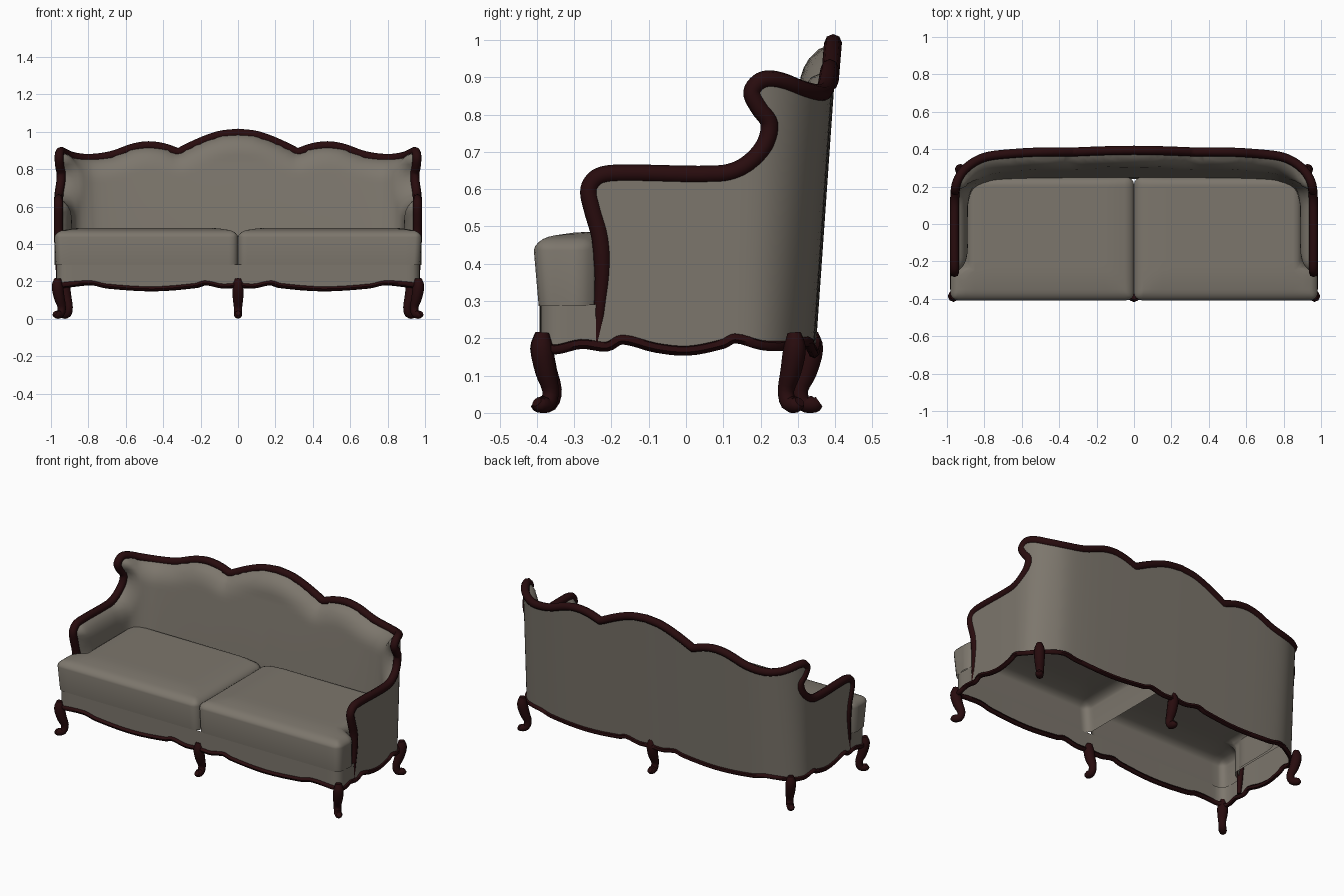
import bpy, bmesh, math
from mathutils import Vector

if "Cube" in bpy.data.objects:
    bpy.data.objects.remove(bpy.data.objects["Cube"])


def material(name, color):
    m = bpy.data.materials.new(name)
    m.diffuse_color = (*color, 1)
    m.use_nodes = True
    m.node_tree.nodes["Principled BSDF"].inputs["Base Color"].default_value = m.diffuse_color
    return m


FABRIC = material("taupe fabric", (0.203, 0.182, 0.151))
WOOD = material("dark mahogany", (0.021, 0.0035, 0.0042))


# ---------- smooth curve helpers ----------
def chords(pts):
    s = [0.0]
    for a, b in zip(pts, pts[1:]):
        s.append(s[-1] + (Vector(b) - Vector(a)).length)
    return s


def evaluate(pts, S, s):
    s = min(max(s, 0), S[-1])
    i = max(k for k in range(len(S) - 1) if S[k] <= s)
    P = [Vector(p) for p in pts]

    def tangent(k):
        a, b = max(k - 1, 0), min(k + 1, len(P) - 1)
        return (P[b] - P[a]) / (S[b] - S[a])
    h = S[i + 1] - S[i]
    t = (s - S[i]) / h
    return (P[i] * (2*t**3 - 3*t**2 + 1) + tangent(i) * h * (t**3 - 2*t**2 + t)
            + P[i + 1] * (3*t**2 - 2*t**3) + tangent(i + 1) * h * (t**3 - t**2))


def smooth(pts, n):
    S = chords(pts)
    out = [evaluate(pts, S, S[i] + (S[i + 1] - S[i]) * k / n)
           for i in range(len(S) - 1) for k in range(n)]
    return out + [Vector(pts[-1])]


def clamp(v):
    return min(max(v, 0.0), 1.0)


# ---------- plan of the right half: back centre, corner, side, front centre ----------
PLAN = [(0, .399), (.4, .396), (.7, .386), (.82, .364), (.912, .302), (.96, .22), (.97, .1),
        (.97, -.28), (.97, -.345), (.955, -.378), (.92, -.39), (0, -.393)]
PS = chords(PLAN)
TOTAL = PS[-1]


def on_plan(s, z, inset=0.0):
    """Point at distance s round the plan and height z; the back leans."""
    p = evaluate(PLAN, PS, s)
    if inset:
        t = evaluate(PLAN, PS, s + .004) - evaluate(PLAN, PS, s - .004)
        t.normalize()
        p = p + Vector((t.y, -t.x)) * inset
    if s < 1e-4 or s > TOTAL - 1e-4:
        p.x = 0
    y = p.y - .07 * (.9 - z) * clamp((p.y - .1) / .25)
    return Vector((p.x, y, z))


# Crest, wing and arm line as (distance, height), with a cusp beside the centre arch
CREST = smooth([(0, .992), (.1, .98), (.2, .945), (.32, .888)], 5)
ARM = smooth([(.32, .888), (.40, .915), (.48, .925), (.56, .913), (.68, .872), (.80, .857),
              (.9, .867), (1.0, .893), (1.045, .89), (1.07, .86), (1.05, .82), (1.015, .775),
              (1.03, .715), (1.09, .66), (1.16, .64), (1.43, .642), (1.485, .632),
              (1.508, .60), (1.50, .55), (1.478, .47), (1.472, .38), (1.478, .29)], 5)
TOP = CREST + ARM[1:]
BOTTOM = smooth([(0, .18), (.08, .175), (.17, .192), (.22, .178), (.45, .16), (.7, .175),
                 (.78, .192), (.93, .18), (1.02, .182), (1.11, .2), (1.15, .185),
                 (1.243, .167), (1.33, .175), (1.42, .197), (1.46, .178), (1.53, .185),
                 (1.6, .17), (1.63, .18), (1.80, .192), (1.88, .175), (2.13, .16),
                 (2.36, .178), (2.41, .192), (2.5, .175), (TOTAL, .18)], 4)


# ---------- object helpers ----------
def finish(name, mesh, mat, angle=40, mirror=False, merge=True):
    o = bpy.data.objects.new(name, mesh)
    bpy.context.collection.objects.link(o)
    mesh.materials.clear()
    mesh.materials.append(mat)
    bpy.ops.object.select_all(action='DESELECT')
    o.select_set(True)
    bpy.context.view_layer.objects.active = o
    bpy.ops.object.shade_smooth_by_angle(angle=math.radians(angle))
    if mirror:
        m = o.modifiers.new("mirror", 'MIRROR')
        m.use_mirror_merge = merge
    return o


def tube(name, pts, radii, mat, resolution=2):
    cu = bpy.data.curves.new(name + "_path", 'CURVE')
    cu.dimensions = '3D'
    cu.bevel_depth = 1.0
    cu.bevel_resolution = resolution
    cu.use_fill_caps = True
    sp = cu.splines.new('POLY')
    sp.points.add(len(pts) - 1)
    for q, p, r in zip(sp.points, pts, radii):
        q.co = (*p, 1)
        q.radius = r
    tmp = bpy.data.objects.new(name + "_tmp", cu)
    bpy.context.collection.objects.link(tmp)
    dg = bpy.context.evaluated_depsgraph_get()
    mesh = bpy.data.meshes.new_from_object(tmp.evaluated_get(dg))
    bpy.data.objects.remove(tmp)
    return finish(name, mesh, mat, 60)


def grid_cut(bm, step, ends):
    """Slice a mesh by evenly spaced planes; ends lists (axis, from, to)."""
    for axis, a, b in ends:
        for k in range(1, int((b - a) / step) + 1):
            bmesh.ops.bisect_plane(bm, geom=bm.verts[:] + bm.edges[:] + bm.faces[:], dist=1e-5,
                                   plane_co=Vector(axis) * (a + k * step + .0007), plane_no=axis)


def sheet(name, outline, mapping, flip):
    """Fill an outline in (distance, height), cut it into a grid, wrap it round the plan."""
    bm = bmesh.new()
    bm.faces.new([bm.verts.new((p[0], 0, p[1])) for p in outline])
    grid_cut(bm, .025, [((1, 0, 0), 0, TOTAL), ((0, 0, 1), 0, 1)])
    for v in bm.verts:
        v.co = mapping(v.co.x, v.co.z)
    if flip:
        bmesh.ops.reverse_faces(bm, faces=bm.faces[:])
    mesh = bpy.data.meshes.new(name)
    bm.to_mesh(mesh)
    bm.free()
    return finish(name, mesh, FABRIC, 50, mirror=True)


# ---------- upholstery ----------
def padded(s, z):
    p = Vector((s, z))
    d = 1.0
    for a, b in zip(TOP, TOP[1:]):
        ab = b - a
        d = min(d, (p - a - ab * clamp((p - a).dot(ab) / ab.length_squared)).length)
    depth = .082 + clamp((1.15 - s) / .3) * (.012 + .035 * clamp(1 - (z - .45) / .4))
    t = clamp(d / .115)
    return on_plan(s, z, depth * math.sqrt(max(0, 1 - (1 - t) ** 2)))


sheet("outer_shell", TOP + [(TOTAL, .29)] + BOTTOM[::-1], on_plan, False)
sheet("inner_padding", TOP + [(0, .29)], padded, True)

# T-shaped seat cushions with a soft crown, open underneath
bm = bmesh.new()
base = bm.faces.new([bm.verts.new((x, y, .286)) for x, y in
                     [(0, -.408), (.982, -.408), (.982, -.255), (.898, -.22),
                      (.898, .25), (0, .25)]])
top = bmesh.ops.extrude_face_region(bm, geom=[base])["geom"]
bmesh.ops.translate(bm, verts=[g for g in top if isinstance(g, bmesh.types.BMVert)],
                    vec=(0, 0, .2))
bmesh.ops.recalc_face_normals(bm, faces=bm.faces[:])
bmesh.ops.bevel(bm, geom=[e for e in bm.edges if max(v.co.z for v in e.verts) > .4],
                offset=.041, segments=4, profile=.5, affect='EDGES', clamp_overlap=True)
bm.normal_update()
bmesh.ops.delete(bm, geom=[f for f in bm.faces if f.normal.z < -.99], context='FACES')
grid_cut(bm, .05, [((1, 0, 0), 0, .98), ((0, 1, 0), -.4, .25)])
for v in bm.verts:
    if v.co.z > .42:
        f = clamp(min(v.co.x, .98 - v.co.x, v.co.y + .408) / .16)
        v.co.z -= .024 * (1 - f) ** 2 * (v.co.z - .42) / .066
    elif v.co.z < .3 and v.co.y < -.3:        # tuck the lower edge in to the rail
        v.co.y += .013
        v.co.x -= .008 if v.co.x > .9 else 0
mesh = bpy.data.meshes.new("seat_cushions")
bm.to_mesh(mesh)
bm.free()
finish("seat_cushions", mesh, FABRIC, 40, mirror=True, merge=False)


# ---------- carved wood ----------
def flipped(pts):
    return [Vector((-p.x, p.y, p.z)) for p in pts]


# Crest and arm trim, narrowing down the arm fronts
line = TOP + [Vector((1.482, .24)), Vector((1.488, .19))]
half = [on_plan(*p, .011) for p in line]
half[0].x = 0
rad = [.012 + .012 * clamp((p[1] - .2) / .22) for p in line]
tube("crest_and_arm_trim", flipped(half[:0:-1]) + half, rad[:0:-1] + rad, WOOD)

# Wavy base moulding all the way round
half = [on_plan(*p) for p in BOTTOM]
loop = flipped(half[:0:-1]) + half
tube("base_moulding", loop, [.014] * len(loop), WOOD, 1)

# Cabriole legs: (outward, height, radius)
LEG = smooth([(.003, .215, .018), (.005, .175, .03), (-.01, .11, .028), (-.028, .06, .022),
              (-.018, .026, .022), (.012, .023, .022), (.024, .03, .015)], 3)


def leg(name, x, y, dx, dy):
    d = Vector((dx, dy)).normalized()
    tube(name, [Vector((x + d.x * r, y + d.y * r, z)) for r, z, _ in LEG],
         [p[2] for p in LEG], WOOD)


for side, label in ((-1, "left"), (1, "right")):
    leg("front_leg_" + label, side * .962, -.383, side, -1)
    leg("back_leg_" + label, side * .925, .288, side, 1)
leg("front_leg_centre", 0, -.383, 0, -1)
leg("back_leg_centre", 0, .333, 0, 1)
